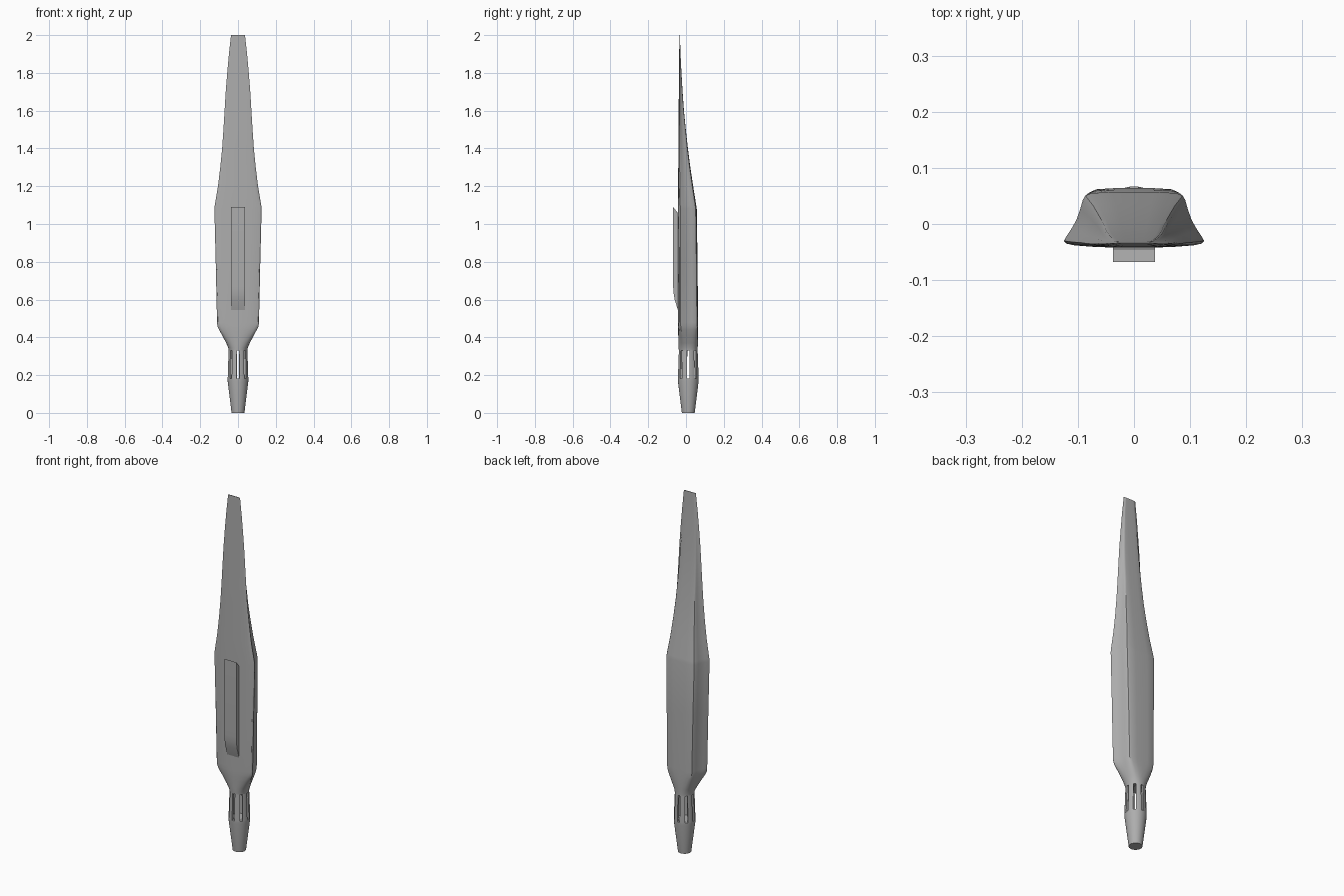
import bpy, bmesh, math
from mathutils import Vector

if "Cube" in bpy.data.objects:
    bpy.data.objects.remove(bpy.data.objects["Cube"])

grey = bpy.data.materials.new("grey plastic")
grey.diffuse_color = (0.42, 0.42, 0.42, 1)
grey.use_nodes = True
grey.node_tree.nodes["Principled BSDF"].inputs["Base Color"].default_value = grey.diffuse_color
CY = 0.012  # depth of the handle axis


def finish(name, bm, smooth=True):
    bmesh.ops.recalc_face_normals(bm, faces=bm.faces)
    me = bpy.data.meshes.new(name)
    bm.to_mesh(me)
    bm.free()
    ob = bpy.data.objects.new(name, me)
    bpy.context.collection.objects.link(ob)
    me.materials.append(grey)
    if smooth:
        bpy.ops.object.select_all(action='DESELECT')
        bpy.context.view_layer.objects.active = ob
        ob.select_set(True)
        bpy.ops.object.shade_smooth_by_angle(angle=math.radians(32))
    return ob


def loft(bm, rings, cap=True, closed=False):
    vs = [[bm.verts.new(p) for p in r] for r in rings]
    pairs = list(zip(vs, vs[1:])) + ([(vs[-1], vs[0])] if closed else [])
    for a, b in pairs:
        for i in range(len(a)):
            j = (i + 1) % len(a)
            bm.faces.new((a[i], a[j], b[j], b[i]))
    if cap:
        bm.faces.new(vs[0])
        bm.faces.new(vs[-1])


# Half cross-section of the body: (share of half width, share of depth)
HALF = [(0, 0), (.3, .0), (.6, .015), (.85, .04), (.96, .07), (1, .12), (.97, .19),
        (.9, .32), (.82, .5), (.765, .7), (.73, .86), (.69, .94), (.6, .98), (.3, 1), (0, 1)]
SECTION = HALF + [(-u, v) for u, v in HALF[-2:0:-1]]


def body_ring(z, w, yf, yb, round_):
    ring = []
    n = len(SECTION)
    for i, (u, v) in enumerate(SECTION):
        a = 2 * math.pi * i / n
        cu, cv = math.sin(a), .5 - .5 * math.cos(a)
        u, v = u + (cu - u) * round_, v + (cv - v) * round_
        ring.append((w * u, yf + (yb - yf) * v, z))
    return ring


# Body: round neck, flared shoulder, long housing, thin tapering blade
STATIONS = [(.33, .050, -.038, .062, 1), (.345, .052, -.039, .062, .95), (.37, .064, -.040, .063, .75),
            (.41, .086, -.041, .064, .45), (.44, .102, -.042, .064, .2), (.46, .110, -.042, .064, .08),
            (.48, .111, -.042, .064, 0), (.8, .118, -.042, .061, 0), (1.08, .125, -.042, .057, 0),
            (1.10, .123, -.042, .054, 0), (1.2, .106, -.042, .038, 0), (1.3, .094, -.041, .023, 0),
            (1.4, .084, -.041, .010, 0), (1.5, .077, -.040, -.001, 0), (1.6, .071, -.039, -.011, 0),
            (1.7, .065, -.038, -.018, 0), (1.8, .057, -.037, -.024, 0), (1.9, .048, -.036, -.029, 0),
            (2.0, .037, -.035, -.032, 0)]
bm = bmesh.new()
loft(bm, [body_ring(*s) for s in STATIONS])
finish("body", bm)


def circle(r, z, n=40):
    return [(r * math.sin(2 * math.pi * i / n), CY - r * math.cos(2 * math.pi * i / n), z) for i in range(n)]


# Handle tip: tapered cone up to the cage
bm = bmesh.new()
loft(bm, [circle(.034, 0), circle(.0545, .165), circle(.055, .182)])
finish("handle_tip", bm)

# Cage: eight curved bars separated by slots
bm = bmesh.new()
for k in range(8):
    mid = math.radians(22.5 + 45 * k)
    rings = []
    for z, r in ((.18, .055), (.25, .053), (.332, .050)):
        arc = [mid + math.radians(15) * t for t in (-1, -.5, 0, .5, 1)]
        pts = [(r, a) for a in arc] + [(r - .010, a) for a in reversed(arc)]
        rings.append([(q * math.sin(a), CY - q * math.cos(a), z) for q, a in pts])
    loft(bm, rings)
finish("cage_bars", bm)

# Front clip: side profile (y, z) extruded across x
PROFILE = [(-.036, .545), (-.043, .545), (-.060, .60), (-.066, .635), (-.068, .67),
           (-.068, 1.09), (-.045, 1.06), (-.036, 1.06)]
bm = bmesh.new()
loft(bm, [[(x, y, z) for y, z in PROFILE] for x in (-.037, .037)])
finish("front_clip", bm)
